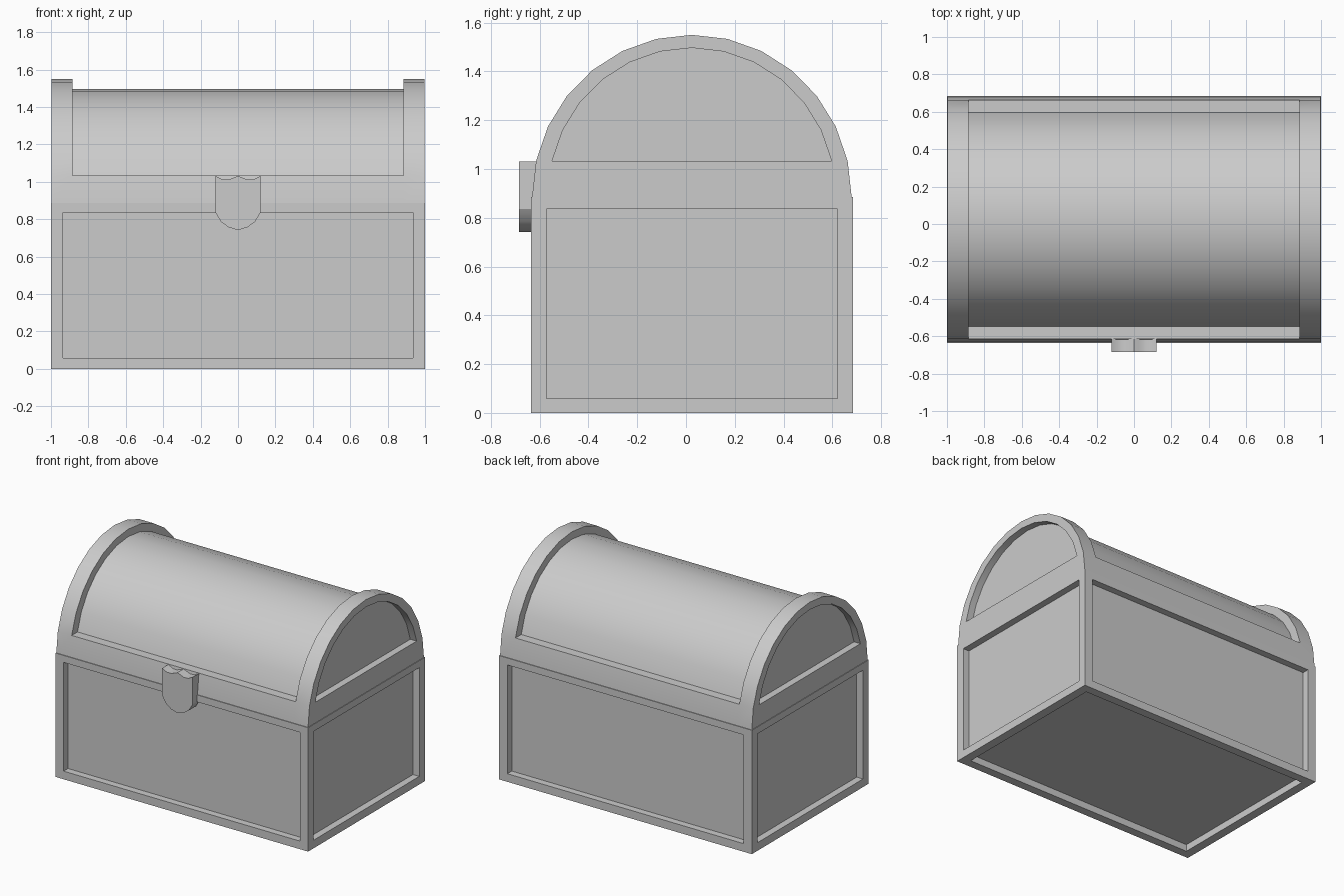
import bpy, bmesh
from math import cos, sin, pi, radians

if "Cube" in bpy.data.objects:
    bpy.data.objects.remove(bpy.data.objects["Cube"])

CY = 0.024                       # chest centre in y (latch sticks out in front)
SEAM, TOP, SEG = 0.886, 1.55, 14  # lid seam, lid crown, arch segments


def finish(name, bm, smooth=False):
    bmesh.ops.recalc_face_normals(bm, faces=bm.faces[:])
    me = bpy.data.meshes.new(name)
    bm.to_mesh(me)
    bm.free()
    ob = bpy.data.objects.new(name, me)
    bpy.context.collection.objects.link(ob)
    if smooth:
        bpy.ops.object.select_all(action='DESELECT')
        ob.select_set(True)
        bpy.context.view_layer.objects.active = ob
        bpy.ops.object.shade_smooth_by_angle(angle=radians(30))
    return ob


# Chest body: box with a recessed panel on every visible side
def recess(bm, face, lo, hi, depth):
    n = face.normal.copy()
    bmesh.ops.inset_individual(bm, faces=[face], thickness=0.01)
    for v in face.verts:
        for a in range(3):
            if abs(n[a]) < 0.5:
                v.co[a] = lo[a] if v.co[a] < (lo[a] + hi[a]) / 2 else hi[a]
    new = bmesh.ops.extrude_discrete_faces(bm, faces=[face])['faces'][0]
    bmesh.ops.translate(bm, verts=new.verts[:], vec=-n * depth)


bm = bmesh.new()
bmesh.ops.create_cube(bm, size=1)
for v in bm.verts:
    v.co = (v.co.x * 2, v.co.y * 1.32 + CY, (v.co.z + 0.5) * SEAM)
bm.normal_update()
for f in [f for f in bm.faces if f.normal.z < 0.5]:
    recess(bm, f, (-0.935, CY - 0.597, 0.058), (0.935, CY + 0.597, 0.836), 0.05)
finish("chest_body", bm)

# Lid: arch sections lofted along x, raised bands at both ends
arc = [(CY - 0.655 * cos(i * pi / SEG), SEAM + (TOP - SEAM) * sin(i * pi / SEG))
       for i in range(SEG + 1)]
LEDGE = arc[1][1]
rim = arc[1:-1]
inner = [(CY + (y - CY) * 0.897, LEDGE + (z - LEDGE) * 0.897) for y, z in rim]
outer_sec = [arc[0], arc[1]] + rim + [arc[-2], arc[-1]]
inner_sec = [arc[0], arc[1]] + inner + [arc[-2], arc[-1]]

bm = bmesh.new()
verts = {}


def vert(x, p):
    key = (round(x, 4), round(p[0], 4), round(p[1], 4))
    if key not in verts:
        verts[key] = bm.verts.new(key)
    return verts[key]


def face(points):
    vs = list(dict.fromkeys(vert(x, p) for x, p in points))
    if len(vs) > 2:
        bm.faces.new(vs)


def loft(xa, a, xb, b, closed):
    n = len(a)
    for i in range(n if closed else n - 1):
        j = (i + 1) % n
        face([(xa, a[i]), (xa, a[j]), (xb, b[j]), (xb, b[i])])


XE, XB = 0.996, 0.886
secs = [(-XE, outer_sec), (-XB, outer_sec), (-XB, inner_sec),
        (XB, inner_sec), (XB, outer_sec), (XE, outer_sec)]
for (xa, a), (xb, b) in zip(secs, secs[1:]):
    loft(xa, a, xb, b, True)
for s in (-1, 1):
    loft(s * XE, rim, s * XE, inner, False)
    loft(s * XE, inner, s * (XE - 0.05), inner, True)
    face([(s * (XE - 0.05), p) for p in inner])
    face([(s * XE, p) for p in (arc[0], arc[1], inner[0], inner[-1], arc[-2], arc[-1])])
finish("lid", bm, True)

# Latch: shield-shaped plate extruded out of the front
half = [(0, 1.031), (0.024, 1.022), (0.05, 1.012), (0.085, 1.013), (0.121, 1.031),
        (0.121, 0.837), (0.09, 0.785), (0.05, 0.757), (0, 0.742)]
outline = half + [(-x, z) for x, z in half[-2:0:-1]]
bm = bmesh.new()
plate = bm.faces.new([bm.verts.new((x, -0.685, z)) for x, z in outline])
new = bmesh.ops.extrude_face_region(bm, geom=[plate], use_keep_orig=True)['geom']
bmesh.ops.translate(bm, verts=[g for g in new if isinstance(g, bmesh.types.BMVert)],
                    vec=(0, 0.08, 0))
finish("latch", bm, True)
